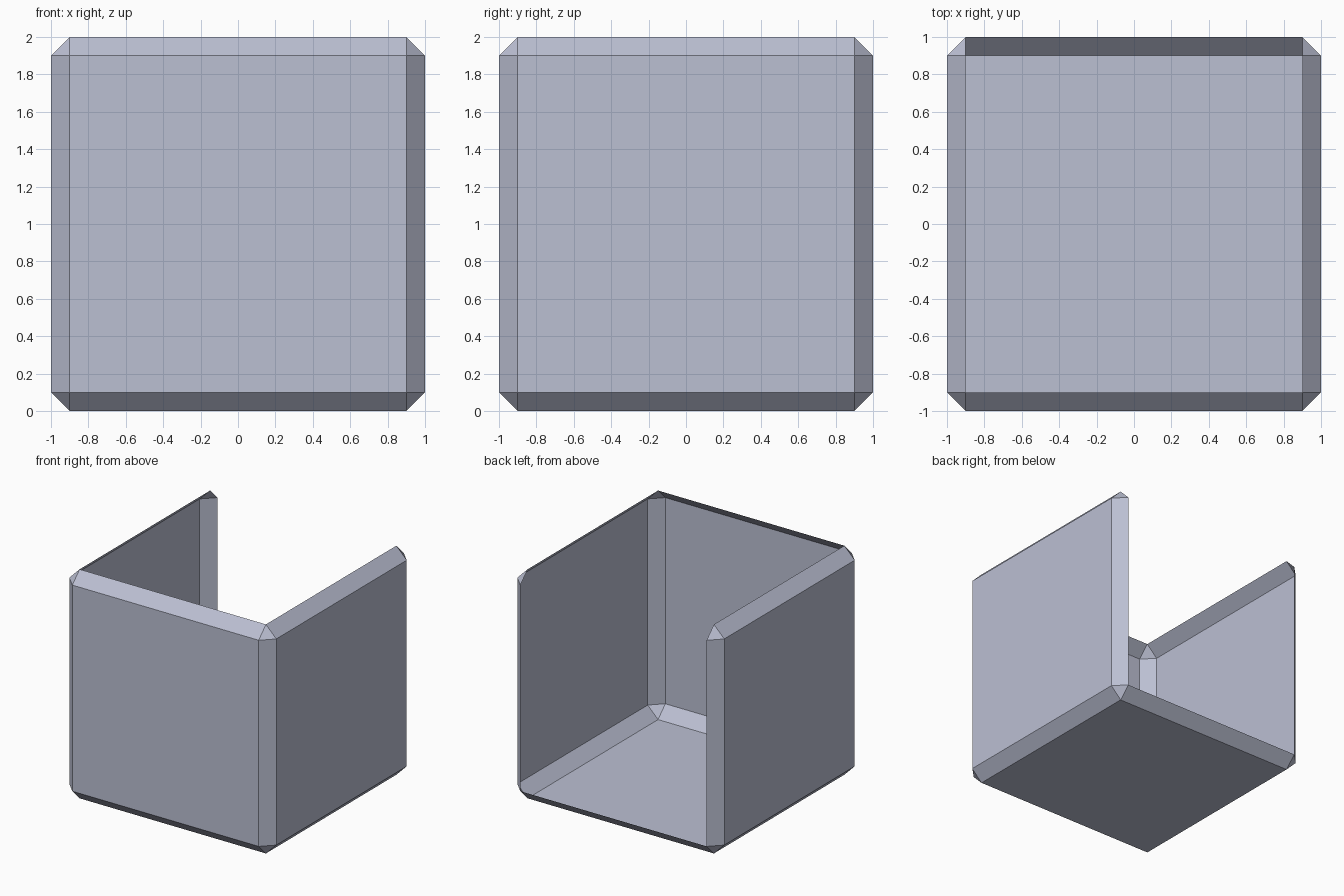
import bpy
import bmesh
from mathutils import Matrix

if "Cube" in bpy.data.objects:
    bpy.data.objects.remove(bpy.data.objects["Cube"])

# Single flat colour
mat = bpy.data.materials.new("blue grey")
mat.diffuse_color = (0.5, 0.525, 0.65, 1.0)
mat.use_nodes = True
mat.node_tree.nodes["Principled BSDF"].inputs["Base Color"].default_value = mat.diffuse_color

# Chamfered cube standing on the ground
bm = bmesh.new()
bmesh.ops.create_cube(bm, size=2.0, matrix=Matrix.Translation((0, 0, 1)))
bmesh.ops.bevel(bm, geom=list(bm.edges), offset=0.1, offset_type='OFFSET',
                segments=1, profile=0.5, affect='EDGES')
bmesh.ops.recalc_face_normals(bm, faces=list(bm.faces))


# Open the top, the back and the chamfer between them (corner facets stay)
def is_open(face):
    c = face.calc_center_median()
    return c.z > 1.99 or c.y > 0.99 or (c.y > 0.9 and c.z > 1.9 and abs(c.x) < 0.5)


bmesh.ops.delete(bm, geom=[f for f in bm.faces if is_open(f)], context='FACES')

mesh = bpy.data.meshes.new("open_box")
bm.to_mesh(mesh)
bm.free()
mesh.materials.append(mat)
box = bpy.data.objects.new("open_box", mesh)
bpy.context.collection.objects.link(box)
